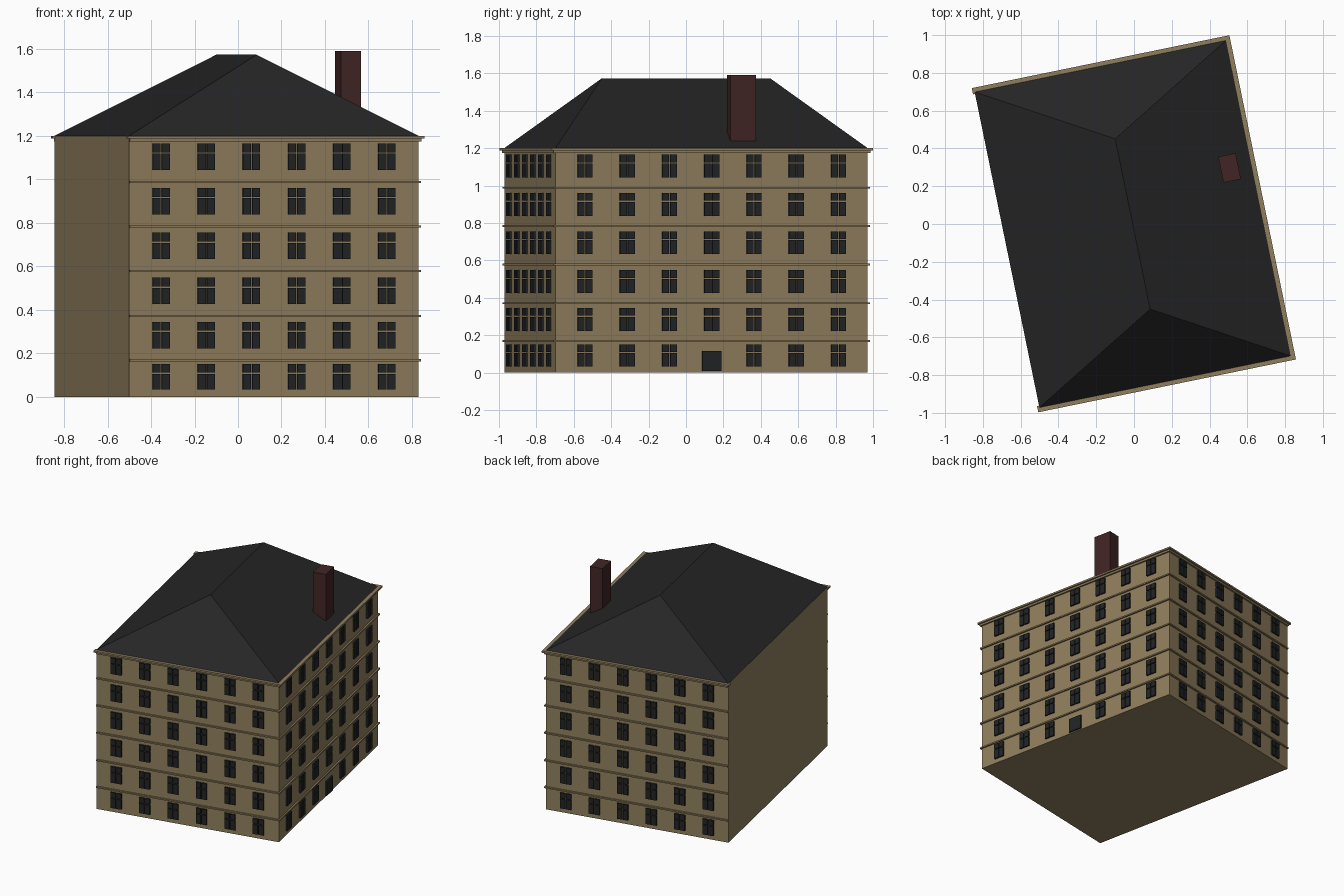
import bpy, bmesh, math
from mathutils import Matrix, Vector

cube = bpy.data.objects.get("Cube")
if cube:
    bpy.data.objects.remove(cube, do_unlink=True)

W, D, H = 1.358, 1.705, 1.2            # wall block size
PLACE = Matrix.Translation((-0.007, 0, 0)) @ Matrix.Rotation(math.radians(11.6), 4, 'Z')


def material(name, rgb):
    m = bpy.data.materials.new(name)
    m.use_nodes = True
    m.diffuse_color = (*rgb, 1)
    node = m.node_tree.nodes["Principled BSDF"]
    node.inputs["Base Color"].default_value = (*rgb, 1)
    node.inputs["Roughness"].default_value = 0.9
    return m


STONE = material("tan stone", (0.28, 0.21, 0.108))
SLATE = material("dark slate", (0.019, 0.019, 0.019))
BRICK = material("dark red brick", (0.054, 0.018, 0.018))
GLASS = material("dark glass", (0.016, 0.017, 0.018))


def box(bm, lo, hi, frame=Matrix()):
    lo, hi = Vector(lo), Vector(hi)
    size = hi - lo
    m = frame @ Matrix.Translation((lo + hi) / 2) @ Matrix.Diagonal((*size, 1))
    bmesh.ops.create_cube(bm, size=1, matrix=m)


def finish(name, bm, mat):
    bmesh.ops.transform(bm, matrix=PLACE, verts=bm.verts)
    bmesh.ops.recalc_face_normals(bm, faces=bm.faces)
    mesh = bpy.data.meshes.new(name)
    bm.to_mesh(mesh)
    bm.free()
    mesh.materials.append(mat)
    ob = bpy.data.objects.new(name, mesh)
    bpy.context.collection.objects.link(ob)
    return ob


# Wall block
bm = bmesh.new()
box(bm, (-W / 2, -D / 2, 0), (W / 2, D / 2, H))
finish("walls", bm, STONE)


# Ledges run round the front, right and back; the fourth wall is blank
def ledge(name, z0, z1, out, end=0.0):
    bm = bmesh.new()
    for s in (-1, 1):
        y0, y1 = sorted((s * (D / 2 - 0.01), s * (D / 2 + out)))
        box(bm, (-W / 2 - end + 0.001, y0, z0), (W / 2 + out, y1, z1))
    box(bm, (W / 2 - 0.01, -D / 2, z0), (W / 2 + out, D / 2, z1))
    finish(name, bm, STONE)


FLOORS = [0.168, 0.371, 0.578, 0.783, 0.988]
for i, z in enumerate(FLOORS):
    ledge(f"floor_ledge_{i + 1}", z - 0.005, z + 0.005, 0.011)
ledge("cornice_lower", 1.173, 1.187, 0.012)
ledge("cornice_upper", 1.187, H, 0.0235, 0.012)

# Hipped roof
bm = bmesh.new()
base = [bm.verts.new((x * W / 2, y * D / 2, H)) for x, y in ((-1, -1), (1, -1), (1, 1), (-1, 1))]
front, back = (bm.verts.new((0, y, 1.573)) for y in (-0.46, 0.46))
a, b, c, d = base
for face in ((a, b, front), (b, c, back, front), (c, d, back), (d, a, front, back)):
    bm.faces.new(face)
finish("roof", bm, SLATE)

# Chimney
bm = bmesh.new()
box(bm, (0.515, 0.118, H), (0.609, 0.258, 1.59))
finish("chimney", bm, BRICK)


# Windows: four raised panes each, in a wall frame with x along and -y outward
def wall_frame(angle, distance):
    return Matrix.Rotation(math.radians(angle), 4, 'Z') @ Matrix.Translation((0, -distance, 0))


def window(bm, frame, x, z, height):
    half, bar, out = 0.04, 0.003, 0.012
    split = z + height * 0.64
    for x0, x1 in ((x - half, x - bar), (x + bar, x + half)):
        for z0, z1 in ((z, split - bar), (split + bar, z + height)):
            box(bm, (x0, -out, z0), (x1, 0.005, z1), frame)


def windows(name, frame, columns, step, door_column=None):
    bm = bmesh.new()
    for row, floor in enumerate([0] + FLOORS):
        z, height = (floor + 0.055, 0.122) if row else (0.033, 0.117)
        for col in range(columns):
            if row == 0 and col == door_column:
                continue
            window(bm, frame, (col - (columns - 1) / 2) * step, z, height)
    finish(name, bm, GLASS)


RIGHT = wall_frame(90, W / 2)
windows("front_windows", wall_frame(0, D / 2), 6, 0.212)
windows("back_windows", wall_frame(180, D / 2), 6, 0.212)
windows("side_windows", RIGHT, 7, 0.2306, door_column=3)

# Door
bm = bmesh.new()
box(bm, (-0.053, -0.012, 0.008), (0.053, 0.005, 0.115), RIGHT)
finish("door", bm, GLASS)
